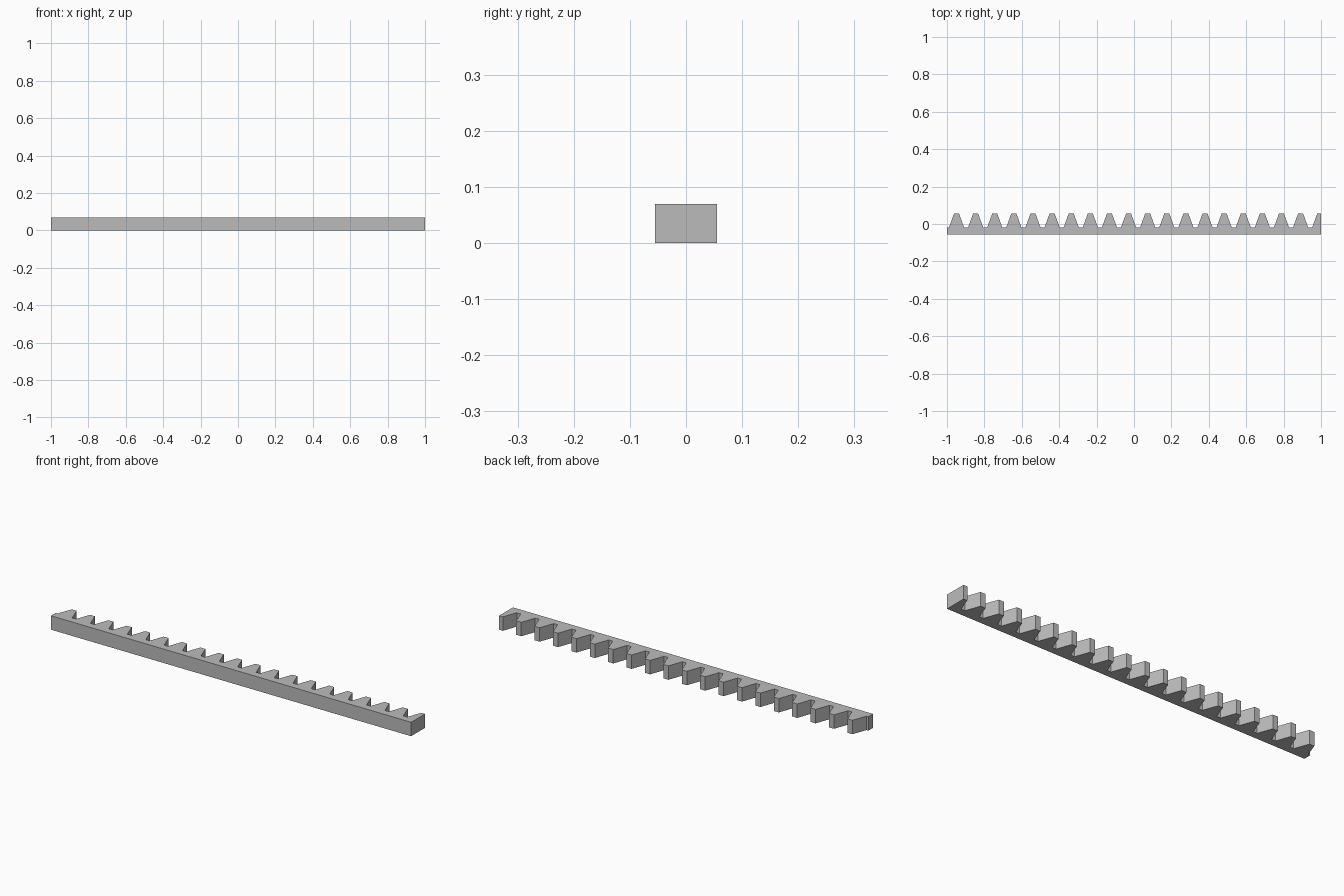
import bpy, bmesh, math

cube = bpy.data.objects.get("Cube")
if cube:
    bpy.data.objects.remove(cube, do_unlink=True)

# Rack proportions
END = 1.0
BACK, TIP = -0.055, 0.055
HEIGHT = 0.07
PITCH = 0.1022
MODULE = PITCH / math.pi
ROOT = TIP - 2.25 * MODULE
SLOPE = math.tan(math.radians(20))
TIP_HALF = PITCH / 4 - MODULE * SLOPE
ROOT_HALF = PITCH / 4 + 1.25 * MODULE * SLOPE


def tooth(centre):
    """Outline of one straight-sided tooth, from left root to right root."""
    return [(centre - ROOT_HALF, ROOT), (centre - TIP_HALF, TIP),
            (centre + TIP_HALF, TIP), (centre + ROOT_HALF, ROOT)]


# Outline: flat back, row of teeth, last tooth cut off by the end face
outline = [(-END, BACK), (-END, ROOT)]
centre = -END + PITCH / 2
while centre - ROOT_HALF < END:
    outline += [p for p in tooth(centre) if p[0] < END]
    centre += PITCH
outline += [(END, TIP), (END, BACK)]

# Extrude the outline upwards
bm = bmesh.new()
base = bm.faces.new([bm.verts.new((x, y, 0)) for x, y in outline])
extruded = bmesh.ops.extrude_face_region(bm, geom=[base], use_keep_orig=True)
top_verts = [g for g in extruded["geom"] if isinstance(g, bmesh.types.BMVert)]
bmesh.ops.translate(bm, verts=top_verts, vec=(0, 0, HEIGHT))
bmesh.ops.recalc_face_normals(bm, faces=bm.faces)
bmesh.ops.triangulate(bm, faces=[f for f in bm.faces if len(f.verts) > 4])
mesh = bpy.data.meshes.new("gear_rack")
bm.to_mesh(mesh)
bm.free()

rack = bpy.data.objects.new("gear_rack", mesh)
bpy.context.collection.objects.link(rack)

# Plain grey metal
grey = bpy.data.materials.new("grey_metal")
grey.use_nodes = True
colour = (0.5, 0.5, 0.5, 1)
grey.diffuse_color = colour
grey.node_tree.nodes["Principled BSDF"].inputs["Base Color"].default_value = colour
mesh.materials.append(grey)
